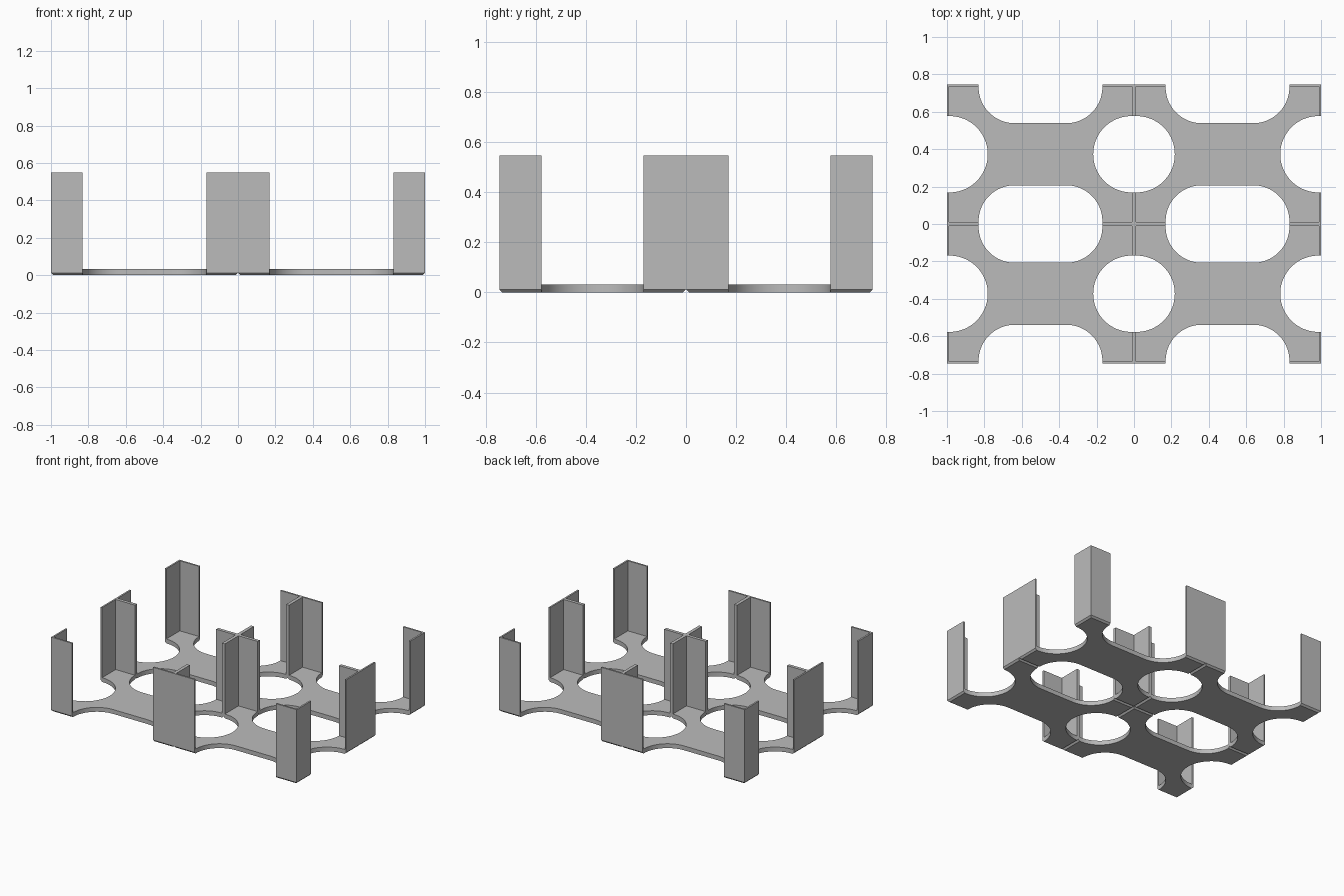
import bpy, bmesh
from math import sin, cos, pi, radians

if "Cube" in bpy.data.objects:
    bpy.data.objects.remove(bpy.data.objects["Cube"], do_unlink=True)

HX, HY = 0.5, 0.373          # half size of one cell
FOOT = 0.169                 # length of a corner wall
WALL, CHAMFER = 0.012, 0.012
FLOOR, HEIGHT = 0.032, 0.548
STRAIGHT = 0.014             # short straight lead-in of each cutout
R_SIDE = HY - FOOT           # round cutout on the short edges
R_SLOT = 0.193               # corner radius of the long cutout
STEPS = 20

grey = bpy.data.materials.new("plain grey")
grey.use_nodes = True
grey.diffuse_color = (0.5, 0.5, 0.5, 1)
grey.node_tree.nodes["Principled BSDF"].inputs["Base Color"].default_value = (0.5, 0.5, 0.5, 1)


def cell_quarter():
    """Outline of one cell quadrant, from the short edge's cutout to the long one's."""
    pts = []
    for i in range(STEPS + 1):
        a = pi / 2 * i / STEPS
        pts.append((HX - STRAIGHT - R_SIDE * cos(a), R_SIDE * sin(a)))
    pts += [(HX, HY - FOOT), (HX, HY), (HX - FOOT, HY)]
    for i in range(STEPS + 1):
        a = pi / 2 * i / STEPS
        pts.append((HX - FOOT - R_SLOT * (1 - cos(a)), HY - STRAIGHT - R_SLOT * sin(a)))
    return pts


def cell_outline():
    q = cell_quarter()
    mirror_x = [(-x, y) for x, y in reversed(q)]
    half = q + mirror_x
    return half + [(-x, -y) for x, y in half]


def skin(bm, rings):
    """Join stacked rings, leaving out walls buried on the seams between cells."""
    rows = [[bm.verts.new(p) for p in ring] for ring in rings]
    n = len(rows[0])
    for low, high in zip(rows, rows[1:]):
        for i in range(n):
            j = (i + 1) % n
            quad = [low[i], low[j], high[j], high[i]]
            if any(all(abs(v.co[k]) < 1e-5 for v in quad) for k in (0, 1)):
                continue
            if (low[i].co - low[j].co).length > 1e-6 or (high[i].co - high[j].co).length > 1e-6:
                bm.faces.new(quad)
    bm.faces.new(list(reversed(rows[0])))
    bm.faces.new(rows[-1])


def finish(bm, name):
    bmesh.ops.remove_doubles(bm, verts=bm.verts, dist=1e-5)
    bmesh.ops.recalc_face_normals(bm, faces=bm.faces)
    mesh = bpy.data.meshes.new(name)
    bm.to_mesh(mesh)
    bm.free()
    mesh.materials.append(grey)
    obj = bpy.data.objects.new(name, mesh)
    bpy.context.collection.objects.link(obj)
    bpy.ops.object.select_all(action='DESELECT')
    obj.select_set(True)
    bpy.context.view_layer.objects.active = obj
    bpy.ops.object.shade_smooth_by_angle(angle=radians(30))


def clamp(v, limit):
    return max(-limit, min(limit, v))


signs = (-1, 1)
centres = [(sx * HX, sy * HY) for sx in signs for sy in signs]

# Floor of four cells, chamfered underneath along every cell edge
bm = bmesh.new()
outline = cell_outline()
for cx, cy in centres:
    foot = [(cx + clamp(x, HX - CHAMFER), cy + clamp(y, HY - CHAMFER), 0) for x, y in outline]
    body = [[(cx + x, cy + y, z) for x, y in outline] for z in (CHAMFER, FLOOR)]
    skin(bm, [foot] + body)
finish(bm, "cell_floor")

# L-shaped corner walls, meeting as T and cross posts where cells join
bm = bmesh.new()
profile = [(HX, HY), (HX - FOOT, HY), (HX - FOOT, HY - WALL),
           (HX - WALL, HY - WALL), (HX - WALL, HY - FOOT), (HX, HY - FOOT)]
for cx, cy in centres:
    for sx in signs:
        for sy in signs:
            ring = [(cx + sx * x, cy + sy * y) for x, y in profile]
            if sx * sy < 0:
                ring.reverse()
            skin(bm, [[(x, y, z) for x, y in ring] for z in (FLOOR, HEIGHT)])
finish(bm, "corner_walls")
